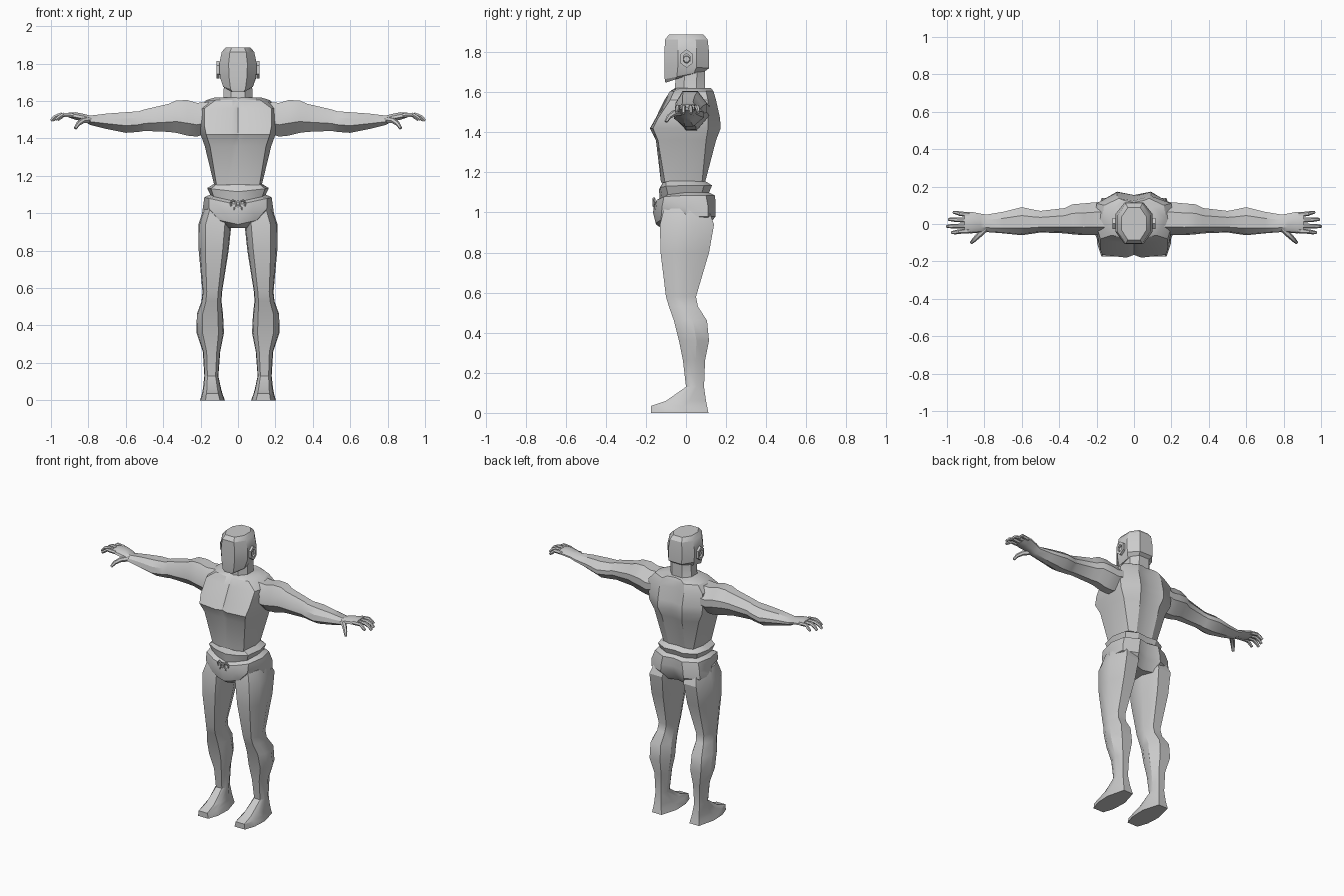
import bpy, bmesh, math
from mathutils import Vector

grey = bpy.data.materials.new("plain_grey")
grey.diffuse_color = (0.6, 0.6, 0.6, 1)


def finish(name, bm, mirror=False):
    """Turn a bmesh into an object, optionally mirrored to the other side."""
    bmesh.ops.recalc_face_normals(bm, faces=bm.faces)
    me = bpy.data.meshes.new(name)
    bm.to_mesh(me)
    bm.free()
    me.materials.append(grey)
    ob = bpy.data.objects.new(name, me)
    bpy.context.collection.objects.link(ob)
    if mirror:
        ob.modifiers.new("Mirror", 'MIRROR').use_mirror_merge = False
    return ob


def loft(name, rings, mirror=False):
    """Skin a list of equal point rings and cap both ends."""
    bm = bmesh.new()
    vs = [[bm.verts.new(p) for p in r] for r in rings]
    n = len(vs[0])
    for a, b in zip(vs, vs[1:]):
        for i in range(n):
            j = (i + 1) % n
            bm.faces.new((a[i], a[j], b[j], b[i]))
    bm.faces.new(vs[0])
    bm.faces.new(vs[-1])
    return finish(name, bm, mirror)


def both(half):
    """Complete a half ring running front centre -> side -> back centre."""
    return half + [(-x, y, z) for x, y, z in half[-2:0:-1]]


def tube(name, path, radii, mirror=False, sides=6):
    """Tapered tube along a path."""
    pts = [Vector(p) for p in path]
    rings = []
    for i, p in enumerate(pts):
        t = (pts[min(i + 1, len(pts) - 1)] - pts[max(i - 1, 0)]).normalized()
        ref = Vector((0, 0, 1)) if abs(t.z) < 0.9 else Vector((0, 1, 0))
        u = t.cross(ref).normalized()
        v = u.cross(t)
        rings.append([p + radii[i] * (math.cos(a) * u + math.sin(a) * v)
                      for a in (2 * math.pi * k / sides for k in range(sides))])
    return loft(name, rings, mirror)


def hoop(name, centre, ry, rz, r, axis, mirror=False, n=6):
    """Closed faceted ring lying across the given axis ('x' or 'y')."""
    bm = bmesh.new()
    c = Vector(centre)
    vs = []
    for k in range(n):
        a = 2 * math.pi * (k + 0.5) / n
        row = []
        for m in range(4):
            b = math.pi * m / 2 + math.pi / 4
            s, d = 1 + r * math.cos(b) / ry, r * math.sin(b)
            p, q = ry * s * math.cos(a), rz * s * math.sin(a)
            row.append(bm.verts.new(c + Vector((d, p, q) if axis == 'x' else (p, d, q))))
        vs.append(row)
    for k in range(n):
        for m in range(4):
            a, b, m2 = vs[k], vs[(k + 1) % n], (m + 1) % 4
            bm.faces.new((a[m], a[m2], b[m2], b[m]))
    return finish(name, bm, mirror)


# torso: height, then half outline
torso = [
    (1.15, [(0, -.125), (.06, -.125), (.115, -.105), (.127, 0), (.11, .08), (.06, .095), (0, .09)]),
    (1.36, [(0, -.14), (.03, -.15), (.15, -.14), (.178, 0), (.165, .1), (.075, .15), (0, .135)]),
    (1.42, [(0, -.165), (.04, -.18), (.17, -.165), (.2, 0), (.195, .11), (.09, .173), (0, .155)]),
    (1.47, [(0, -.14), (.035, -.152), (.18, -.14), (.21, 0), (.2, .11), (.09, .17), (0, .148)]),
    (1.56, [(0, -.095), (.03, -.108), (.18, -.08), (.21, .02), (.2, .11), (.09, .15), (0, .13)]),
    (1.605, [(0, -.065), (.03, -.08), (.12, -.06), (.17, .03), (.16, .1), (.08, .137), (0, .125)]),
    (1.62, [(0, -.05), (.03, -.055), (.08, -.03), (.12, .03), (.1, .09), (.05, .125), (0, .115)]),
]
loft("torso", [both([(x, y, z) for x, y in h]) for z, h in torso])

# belt and trunks: the front sags by the first number toward the middle
pelvis = [
    (0, 1.16, [(0, -.11), (.06, -.11), (.11, -.1), (.122, 0), (.105, .075), (.06, .09), (0, .085)]),
    (.02, 1.135, [(0, -.135), (.08, -.128), (.145, -.1), (.165, 0), (.145, .09), (.07, .13), (0, .122)]),
    (.04, 1.10, [(0, -.13), (.07, -.12), (.13, -.09), (.148, 0), (.135, .08), (.065, .115), (0, .11)]),
    (.04, 1.085, [(0, -.155), (.08, -.145), (.155, -.11), (.18, 0), (.16, .1), (.07, .145), (0, .13)]),
    (.03, 1.03, [(0, -.165), (.075, -.152), (.155, -.12), (.188, 0), (.178, .11), (.08, .148), (0, .13)]),
    (.04, .98, [(0, -.15), (.05, -.145), (.1, -.125), (.195, 0), (.18, .11), (.085, .148), (0, .12)]),
    (0, .92, [(0, -.12), (.035, -.11), (.05, -.07), (.07, 0), (.1, .07), (.07, .1), (0, .08)]),
]
loft("trunks", [both([(x, y, z - (sag * (1 - x / .18) if y < 0 else 0)) for x, y in h])
                for sag, z, h in pelvis])

# leg and foot: z, inner x, outer x, front y, back y
OVAL = [(.2, 0), (.78, 0), (.96, .25), (1, .58), (.78, 1), (.25, 1), (0, .6), (.03, .25)]
leg = [(1.02, .03, .185, -.11, .11), (.94, .035, .212, -.13, .14), (.8, .05, .21, -.127, .115),
       (.58, .085, .19, -.1, .05), (.53, .088, .195, -.085, .06), (.46, .08, .22, -.06, .105),
       (.36, .075, .222, -.035, .115), (.26, .095, .188, -.015, .095), (.13, .105, .18, .0, .09),
       (.06, .09, .188, -.10, .1), (.035, .083, .193, -.175, .105), (0, .07, .203, -.175, .112)]
loft("leg", [[(a + u * (b - a), c + v * (d - c), z) for u, v in OVAL]
             for z, a, b, c, d in leg], True)

# arm and palm: x, front y, back y, bottom z, top z
ARM = [(.25, 1), (.7, 1), (1, .65), (1, .4), (.65, 0), (.35, 0), (0, .35), (.05, .7)]
arm = [(.15, -.06, .12, 1.43, 1.595), (.22, -.06, .115, 1.41, 1.59), (.27, -.06, .11, 1.415, 1.605),
       (.33, -.055, .105, 1.43, 1.603), (.37, -.05, .085, 1.435, 1.585), (.5, -.045, .07, 1.44, 1.555),
       (.53, -.05, .075, 1.435, 1.545), (.6, -.06, .09, 1.43, 1.54), (.7, -.05, .065, 1.45, 1.533),
       (.79, -.043, .05, 1.472, 1.522), (.82, -.045, .055, 1.49, 1.53),
       (.87, -.05, .065, 1.5, 1.54), (.905, -.047, .06, 1.512, 1.538)]
loft("arm", [[(x, a + u * (b - a), c + v * (d - c)) for u, v in ARM]
             for x, a, b, c, d in arm], True)

# fingers and thumb
for y, tip, drop in [(.05, .965, 1.5), (.02, .99, 1.495), (-.01, 1.0, 1.495), (-.037, .975, 1.5)]:
    tube("finger", [(.88, y, 1.523), ((.9 + tip) / 2, y * 1.1, 1.527), (tip - .02, y * 1.2, 1.515),
                    (tip, y * 1.25, drop)], [.013, .012, .011, .008], True)
tube("thumb", [(.79, -.02, 1.5), (.83, -.06, 1.495), (.855, -.085, 1.478), (.87, -.1, 1.453)],
     [.018, .015, .012, .008], True)

# neck: z, half width, front y, back y, rise toward the back
def ring(z, w, f, b, rise=0):
    return [(w * (2 * u - 1), f + v * (b - f), z + rise * v)
            for u, v in [(.25, 0), (.75, 0), (1, .3), (1, .72), (.75, 1), (.25, 1), (0, .72), (0, .3)]]

loft("neck", [ring(1.57, .085, -.06, .11, .03), ring(1.61, .077, -.055, .095, .01),
              ring(1.74, .075, -.05, .095)])

# head
loft("head", [ring(1.647, .06, -.103, .06, .055), ring(1.665, .08, -.106, .095, .04),
              ring(1.735, .097, -.107, .115, -.015), ring(1.8, .1, -.107, .115),
              ring(1.862, .087, -.105, .108), ring(1.887, .066, -.085, .088)])

# ears
hoop("ear_rim", (.107, .003, 1.768), .027, .036, .011, 'x', True)
tube("ear_core", [(.085, .003, 1.765), (.107, .003, 1.765)], [.024, .016], True)

# small belt ornament
hoop("buckle_ring", (0, -.162, 1.05), .014, .015, .006, 'y')
tube("buckle_arc", [(.012, -.16, 1.062), (.028, -.16, 1.07), (.04, -.157, 1.055), (.036, -.157, 1.038)],
     [.006, .007, .006, .004], True)
tube("buckle_prong", [(.008, -.162, 1.04), (.02, -.16, 1.03), (.022, -.16, 1.018)],
     [.005, .005, .003], True)

# soft shading with sharp creases
for ob in bpy.data.objects:
    bpy.context.view_layer.objects.active = ob
    ob.select_set(True)
bpy.ops.object.shade_smooth_by_angle(angle=math.radians(30))
